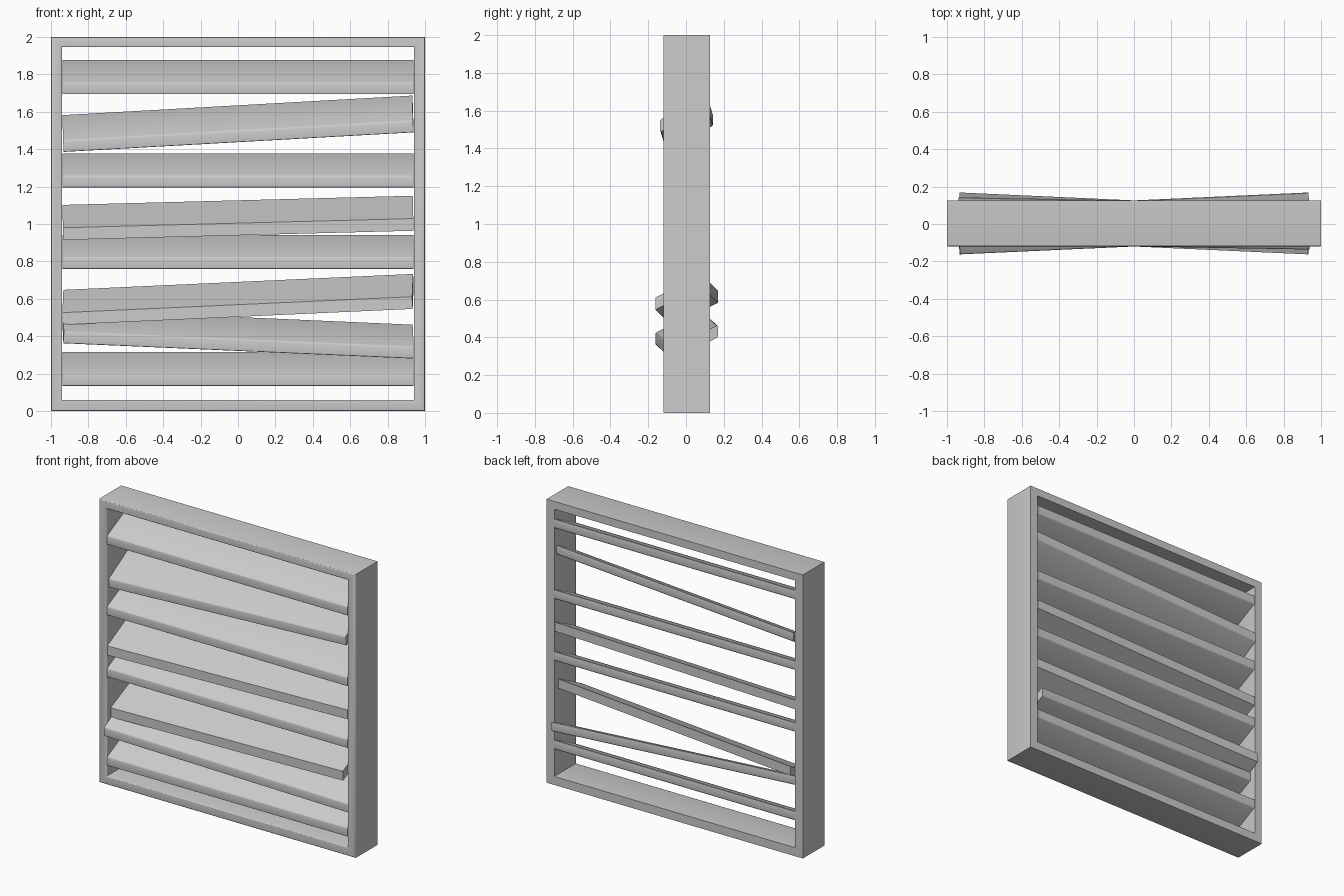
import bpy, bmesh
from math import radians

cube = bpy.data.objects.get("Cube")
if cube:
    bpy.data.objects.remove(cube)

grey = bpy.data.materials.new("plain_grey")
grey.use_nodes = True
grey.diffuse_color = (0.6, 0.6, 0.6, 1)
grey.node_tree.nodes["Principled BSDF"].inputs["Base Color"].default_value = (0.6, 0.6, 0.6, 1)

MID_Y, HALF_DEPTH = 0.003, 0.123


def ring_object(name, rings, closed, soft_edge=None, width=0.008):
    """Skin matching rings of points; soften the edges picked by soft_edge."""
    bm = bmesh.new()
    loops = [[bm.verts.new(p) for p in ring] for ring in rings]
    n = len(loops[0])
    last = len(loops) if closed else len(loops) - 1
    for i in range(last):
        a, b = loops[i], loops[(i + 1) % len(loops)]
        for j in range(n):
            k = (j + 1) % n
            bm.faces.new((a[j], a[k], b[k], b[j]))
    if not closed:
        bm.faces.new(loops[0])
        bm.faces.new(loops[-1])
    bmesh.ops.recalc_face_normals(bm, faces=bm.faces)
    if soft_edge:
        edges = [e for e in bm.edges if soft_edge(e)]
        bmesh.ops.bevel(bm, geom=edges, offset=width, segments=3,
                        profile=0.5, affect='EDGES', clamp_overlap=True)
    mesh = bpy.data.meshes.new(name)
    bm.to_mesh(mesh)
    bm.free()
    mesh.materials.append(grey)
    obj = bpy.data.objects.new(name, mesh)
    bpy.context.collection.objects.link(obj)
    if soft_edge:
        bpy.ops.object.select_all(action='DESELECT')
        obj.select_set(True)
        bpy.context.view_layer.objects.active = obj
        bpy.ops.object.shade_smooth_by_angle(angle=radians(40))
    return obj


# Frame: a rectangular section carried round four corners, soft at the front
front, back = MID_Y - HALF_DEPTH, MID_Y + HALF_DEPTH
corners = []
for sx, outer_z, inner_z in ((-1, 0, 0.06), (1, 0, 0.06), (1, 2, 1.945), (-1, 2, 1.945)):
    corners.append([(sx, front, outer_z), (sx, back, outer_z),
                    (sx * 0.94, back, inner_z), (sx * 0.94, front, inner_z)])
ring_object("frame", corners, True,
            lambda e: all(v.co.y < 0 for v in e.verts)
            and abs(e.verts[0].co.x) == abs(e.verts[1].co.x))


# Slats: sloping boards with upright front and back edges
def slat(name, z, rise=0, yaw=0, climb=0.122, soft=True):
    half, thick = 0.937, 0.065
    low = -(climb + thick) / 2
    section = [(-HALF_DEPTH, low), (HALF_DEPTH, low + climb),
               (HALF_DEPTH, low + climb + thick), (-HALF_DEPTH, low + thick)]
    rings = [[(x, y, h) for y, h in section] for x in (-half, half)]
    lengthwise = lambda e: abs(e.verts[0].co.x - e.verts[1].co.x) > 1
    obj = ring_object(name, rings, False, lengthwise if soft else None)
    obj.location = (0, MID_Y, z)
    obj.rotation_euler = (0, radians(-rise), radians(yaw))


slat("top_slat", 1.785)
slat("second_slat", 1.536, rise=3.2, yaw=-1.0, climb=0.138)
slat("third_slat", 1.286)
slat("fourth_slat", 1.033, rise=1.5, soft=False)
slat("fifth_slat", 0.85)
slat("sixth_slat", 0.597, rise=2.6, yaw=-2.6, soft=False)
slat("seventh_slat", 0.412, rise=-2.5, yaw=2.6)
slat("bottom_slat", 0.225)
